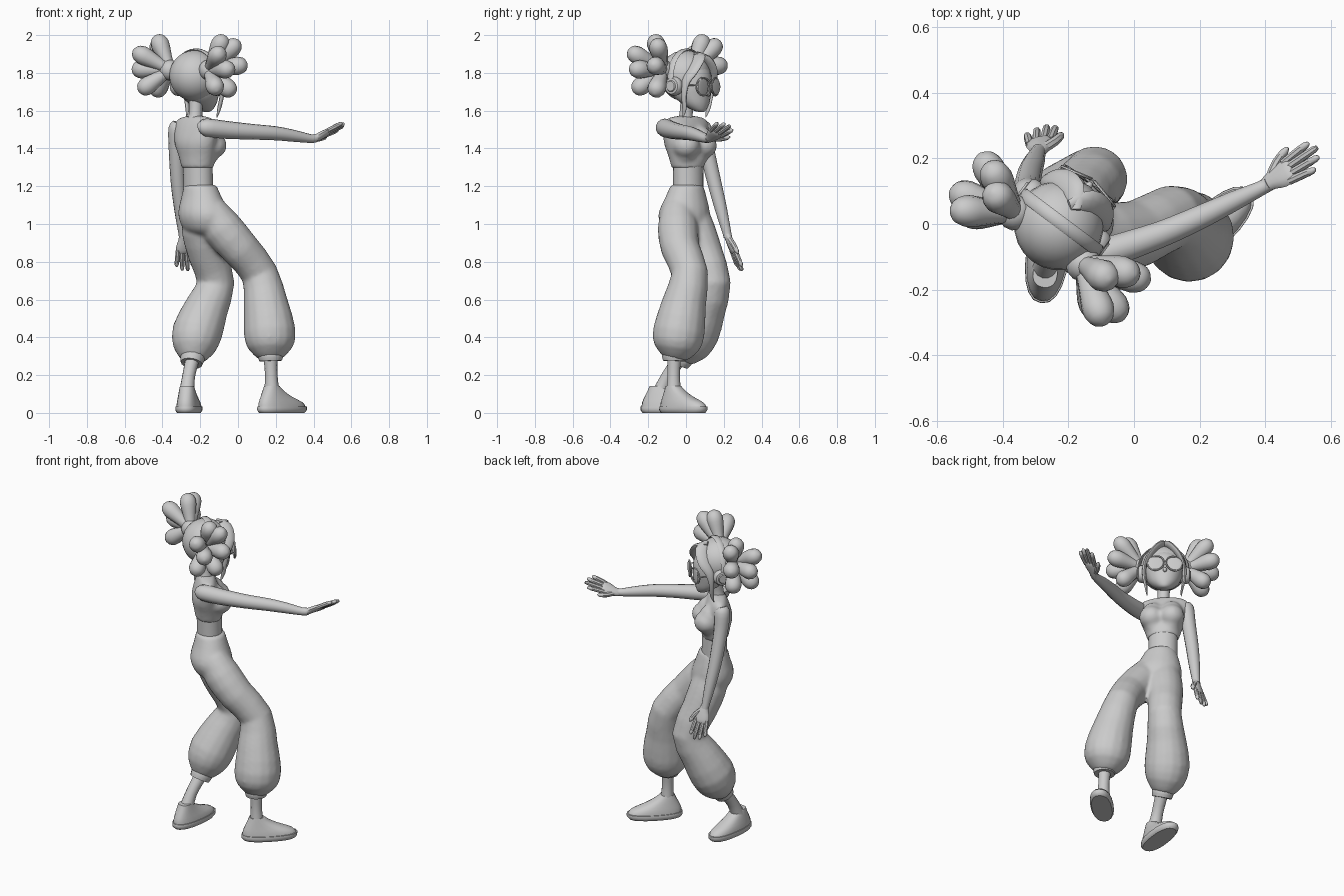
import bpy, bmesh
from math import sin, cos, pi, radians
from mathutils import Vector as V, Matrix

Z = V((0, 0, 1))


def finish(bm, name):
    bmesh.ops.recalc_face_normals(bm, faces=bm.faces)
    me = bpy.data.meshes.new(name)
    bm.to_mesh(me)
    bm.free()
    ob = bpy.data.objects.new(name, me)
    bpy.context.collection.objects.link(ob)
    return ob


def spline(rows, steps):
    # Catmull-Rom through rows of numbers
    out = []
    for i in range(len(rows) - 1):
        p0, p1, p2, p3 = (rows[max(i - 1, 0)], rows[i], rows[i + 1], rows[min(i + 2, len(rows) - 1)])
        for k in range(steps):
            t = k / steps
            out.append([0.5 * (2 * b + (c - a) * t + (2 * a - 5 * b + 4 * c - d) * t * t
                        + (3 * b - a - 3 * c + d) * t ** 3) for a, b, c, d in zip(p0, p1, p2, p3)])
    return out + [list(rows[-1])]


def tube(name, rows, side=V((1, 0, 0)), sides=14, steps=3, axis=None, power=1.0):
    # rows: x, y, z, radius along side, optional second radius
    rows = spline([list(r) + [r[3]] if len(r) == 4 else list(r) for r in rows], steps)
    pts = [V(r[:3]) for r in rows]
    bm = bmesh.new()
    loops = []
    for i, r in enumerate(rows):
        t = axis or (pts[min(i + 1, len(pts) - 1)] - pts[max(i - 1, 0)]).normalized()
        u = (side - t * side.dot(t)).normalized()
        v = t.cross(u)
        ring = []
        for k in range(sides):
            c, s = cos(2 * pi * k / sides), sin(2 * pi * k / sides)
            c, s = [(1 if q > 0 else -1) * abs(q) ** power for q in (c, s)]
            ring.append(bm.verts.new(pts[i] + u * c * max(r[3], .002) + v * s * max(r[4], .002)))
        loops.append(ring)
    for a, b in zip(loops, loops[1:]):
        for k in range(sides):
            n = (k + 1) % sides
            bm.faces.new((a[k], a[n], b[n], b[k]))
    bm.faces.new(loops[0])
    bm.faces.new(loops[-1])
    return finish(bm, name)


def blend(name, parts, smooth):
    # melt overlapping parts into one soft skin
    bpy.ops.object.select_all(action='DESELECT')
    for ob in parts:
        ob.select_set(True)
    bpy.context.view_layer.objects.active = parts[0]
    bpy.ops.object.join()
    ob = bpy.context.view_layer.objects.active
    ob.name = name
    m = ob.modifiers.new("skin", 'REMESH')
    m.mode, m.voxel_size, m.use_smooth_shade = 'VOXEL', .011, True
    m = ob.modifiers.new("soften", 'SMOOTH')
    m.factor, m.iterations = .5, smooth


class Frame:
    # local frame: s to the character's right, f forward, z up
    def __init__(self, x, y, fx, fy):
        self.c, self.F = V((x, y, 0)), V((fx, fy, 0)).normalized()
        self.R = self.F.cross(Z)

    def at(self, s, f, z):
        return self.c + self.R * s + self.F * f + Z * z

    def row(self, s, f, z, *r):
        return (*self.at(s, f, z), *r)

    def ball(self, name, s, f, z, rs, rf, rz, seg=20):
        bm = bmesh.new()
        m = Matrix((self.R * rs, self.F * rf, Z * rz)).transposed().to_4x4()
        bmesh.ops.create_uvsphere(bm, u_segments=seg, v_segments=seg // 2 + 2, radius=1,
                                  matrix=Matrix.Translation(self.at(s, f, z)) @ m)
        return finish(bm, name)


# Top with bust, and midriff
T = Frame(-0.225, 0, 0.75, 0.66)
top = [tube("torso", [T.row(0, 0, 1.572, .06, .037), T.row(0, 0, 1.555, .135, .047), T.row(0, 0, 1.51, .155, .067),
                      T.row(0, 0, 1.43, .138, .087), T.row(0, .01, 1.36, .112, .085),
                      T.row(0, .015, 1.295, .092, .079)], T.R, 20, axis=Z)]
for g in (1, -1):
    top.append(T.ball("bust", g * .06, .07, 1.415, .073, .075, .068))
    top.append(T.ball("bust", g * .055, .05, 1.44, .07, .065, .08))
    top.append(T.ball("bust", g * .045, .045, 1.37, .06, .06, .06))
blend("top", top, 10)
tube("midriff", [T.row(0, .016, 1.32, .086, .074), T.row(0, .018, 1.25, .085, .074), T.row(0, .02, 1.18, .085, .074)],
     T.R, 20, axis=Z)

# Baggy trousers
blend("trousers", [
    tube("hips", [(-.2, .005, 1.208, .089, .082), (-.193, 0, 1.14, .118, .1), (-.183, -.01, 1.05, .147, .124),
                  (-.172, -.005, .97, .125, .105), (-.16, 0, .93, .06, .05)], T.R, 20, axis=Z),
    tube("front_leg", [(-.15, -.045, 1.08, .085), (-.085, -.043, .98, .108), (.01, -.03, .87, .103),
                       (.112, .02, .74, .098), (.147, -.01, .58, .118), (.168, -.038, .43, .138),
                       (.17, -.05, .345, .12), (.172, -.06, .285, .06)], T.R, 16, 2),
    tube("rear_leg", [(-.205, .03, 1.08, .085), (-.19, .045, .97, .11), (-.16, .092, .84, .105),
                      (-.118, .138, .69, .1), (-.165, .098, .56, .116), (-.215, .045, .43, .134),
                      (-.232, .005, .34, .112), (-.238, -.025, .28, .058)], T.R, 16, 2)], 8)

# Cuffs, ankles and shoes
tube("front_cuff", [(.171, -.06, .325, .06), (.172, -.062, .305, .068), (.173, -.063, .275, .06)], steps=2)
tube("rear_cuff", [(-.235, -.01, .31, .058), (-.24, -.022, .295, .066), (-.246, -.04, .262, .058)], steps=2)
tube("front_ankle", [(.172, -.062, .3, .038), (.176, -.065, .2, .033), (.18, -.065, .1, .042)])
tube("rear_ankle", [(-.24, -.03, .29, .038), (-.262, -.1, .19, .034), (-.272, -.14, .1, .042)])


def shoe(name, fr):
    def stack(part, prof):
        tube(part, [fr.row(0, (a + b) / 2, z, w, (b - a) / 2) for z, a, b, w in prof], fr.R, 20, 2, Z, .85)
    stack(name + "_sole", [(0, -.08, .225, .058), (.015, -.092, .238, .067), (.035, -.09, .239, .066)])
    stack(name + "_upper", [(.03, -.086, .233, .062), (.055, -.083, .212, .058), (.085, -.07, .135, .05),
                            (.115, -.055, .075, .043), (.142, -.043, .04, .037)])


shoe("front_shoe", Frame(.18, -.065, .72, .69))
shoe("rear_shoe", Frame(-.27, -.15, .14, 1))

# Neck and arms
tube("neck", [(-.228, -.005, 1.53, .05), (-.225, 0, 1.58, .036), (-.222, .008, 1.66, .038)])
tube("raised_arm", [(-.2, -.11, 1.505, .03), (-.17, -.113, 1.51, .048), (-.06, -.08, 1.498, .047),
                    (.08, -.032, 1.488, .041), (.2, .02, 1.48, .037), (.3, .068, 1.466, .031),
                    (.385, .108, 1.452, .023), (.41, .122, 1.455, .023)], Z)
tube("lowered_arm", [(-.315, .085, 1.535, .03), (-.322, .09, 1.505, .046), (-.325, .108, 1.4, .042),
                     (-.318, .15, 1.22, .038), (-.305, .185, 1.08, .033), (-.293, .215, .96, .024),
                     (-.29, .222, .93, .023)])


def hand(name, wrist, d, side):
    w, d, s = V(wrist), V(d).normalized(), V(side)
    s = (s - d * s.dot(d)).normalized()

    def p(a, b, *r):
        return (*(w + d * a + s * b), *r)
    tube(name + "_palm", [p(-.01, 0, .022, .019), p(.025, .003, .032, .019), p(.06, 0, .042, .018),
                          p(.09, 0, .041, .015), p(.1, 0, .032, .008)], s, 12, 2)
    for b, tip, spread in ((.032, .18, .043), (.011, .202, .015), (-.011, .195, -.015), (-.032, .17, -.044)):
        tube(name + "_finger", [p(.075, b, .0125), p(.12, (b + spread) / 2, .013),
                                p(tip - .012, spread, .011), p(tip, spread, .003)], s, 8, 2)
    tube(name + "_thumb", [p(.02, .015, .016), p(.055, .045, .015), p(.095, .064, .012), p(.11, .069, .003)], s, 8, 2)


hand("raised_hand", (.405, .12, 1.452), (.78, .5, .37), (-.45, .72, -.5))
hand("lowered_hand", (-.29, .22, .937), (.05, .37, -.93), (.95, .2, .15))

# Head and face
H = Frame(-.225, 0, .6, .8)
tube("face", [H.row(0, .1, 1.593, .012, .012), H.row(0, .088, 1.603, .036, .036), H.row(0, .065, 1.635, .072, .07),
              H.row(0, .04, 1.68, .098, .1), H.row(0, .03, 1.74, .112, .116), H.row(0, .02, 1.81, .108, .112),
              H.row(0, .01, 1.87, .07, .07)], H.R, 20, axis=Z)
H.ball("hair_cap", 0, -.006, 1.785, .136, .136, .135, 24)
H.ball("nose", 0, .146, 1.69, .012, .014, .014, 10)
H.ball("lips", 0, .124, 1.648, .025, .012, .009, 12)

# Round glasses
for g in (1, -1):
    ring = [H.row(g * .053 + .047 * cos(a), .155 - g * .012 * cos(a), 1.727 + .047 * sin(a), .005)
            for a in [2 * pi * k / 20 for k in range(21)]]
    tube("glasses_rim", ring, H.F, 6, 1)
    H.ball("glasses_lens", g * .053, .153, 1.727, .046, .005, .046)
    tube("glasses_arm", [H.row(g * .1, .143, 1.735, .004), H.row(g * .118, .02, 1.735, .004)], Z, 6, 1)
tube("glasses_bridge", [H.row(-.01, .163, 1.732, .004), H.row(0, .167, 1.737, .004), H.row(.01, .163, 1.732, .004)], Z, 6)

# Headphones
tube("headband", [H.row(.145 * cos(a), .005, 1.77 + .153 * sin(a), .02, .007)
                  for a in [pi * (k / 16) for k in range(17)]], H.F, 8, 1)
for g in (1, -1):
    tube("ear_cup", [H.row(g * s, .015, 1.73, r) for s, r in
                     ((.095, .044), (.125, .052), (.14, .05), (.15, .042), (.152, .03), (.158, .026))], Z, 18, 1)

# Fringe, side strands and pigtails
LOBES = ((.225, -.045, 2.0), (.28, .015, 1.97), (.325, .025, 1.845), (.29, -.165, 1.92), (.33, -.12, 1.82),
         (.265, -.01, 1.685), (.26, -.155, 1.7))
PROFILE = ((0, .026), (.3, .034), (.55, .044), (.75, .049), (.9, .039), (.97, .022), (1, .004))
for g in (1, -1):
    tube("fringe", [H.row(-g * .01, .06, 1.9, .02, .012), H.row(g * .03, .105, 1.875, .04, .016),
                    H.row(g * .082, .108, 1.815, .038, .016), H.row(g * .113, .085, 1.755, .026, .013),
                    H.row(g * .118, .075, 1.68, .015, .01), H.row(g * .105, .068, 1.61, .013, .008),
                    H.row(g * .1, .055, 1.565, .002)], H.F, 10)
    H.ball("pigtail_base", g * .13, -.055, 1.815, .055, .055, .055, 14)
    hub = H.at(g * .125, -.055, 1.815)
    for s, f, z in LOBES:
        tip = H.at(g * s, f, z)
        tube("pigtail_lobe", [(*hub.lerp(tip, t), r) for t, r in PROFILE], V((.31, .52, .79)), 12, 2)

# Shading
for ob in bpy.context.collection.objects:
    ob.select_set(True)
    bpy.context.view_layer.objects.active = ob
bpy.ops.object.shade_smooth_by_angle(angle=radians(42))
